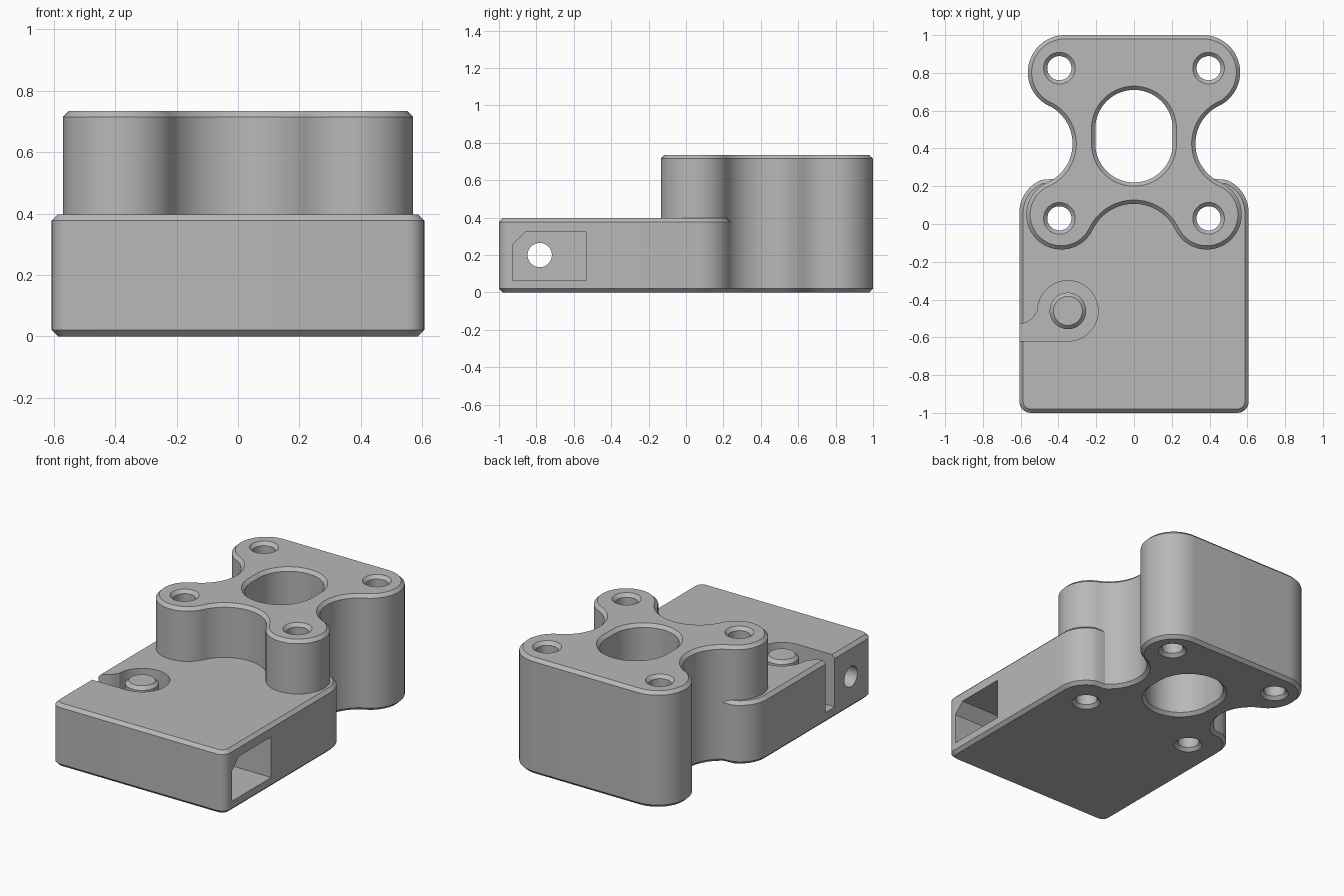
import bpy, bmesh
from math import cos, sin, radians

if "Cube" in bpy.data.objects:
    bpy.data.objects.remove(bpy.data.objects["Cube"], do_unlink=True)

grey = bpy.data.materials.new("plain grey")
grey.use_nodes = True
grey.diffuse_color = (0.48, 0.48, 0.48, 1)
grey.node_tree.nodes["Principled BSDF"].inputs["Base Color"].default_value = (0.48, 0.48, 0.48, 1)

CH = 0.02            # chamfer size
TOP, STEP = 0.735, 0.397


def arc(cx, cy, r, a0, a1, n=20):
    """Points on an arc, angles in degrees."""
    return [(cx + r * cos(radians(a0 + (a1 - a0) * i / n)),
             cy + r * sin(radians(a0 + (a1 - a0) * i / n))) for i in range(n + 1)]


def mirrored(half):
    """Close a right-hand half outline across x = 0."""
    return half + [(-x, y) for x, y in reversed(half) if x > 1e-4]


def clean(pts, d=0.006):
    out = []
    for p in pts:
        if not out or (p[0] - out[-1][0]) ** 2 + (p[1] - out[-1][1]) ** 2 > d * d:
            out.append(p)
    return out


def offset(pts, d):
    """Grow a counter-clockwise outline by d with mitred corners."""
    out = []
    for i, (x, y) in enumerate(pts):
        (px, py), (qx, qy) = pts[i - 1], pts[(i + 1) % len(pts)]
        l1 = ((x - px) ** 2 + (y - py) ** 2) ** 0.5
        l2 = ((qx - x) ** 2 + (qy - y) ** 2) ** 0.5
        n1 = ((y - py) / l1, (px - x) / l1)
        n2 = ((qy - y) / l2, (x - qx) / l2)
        k = d / (1 + n1[0] * n2[0] + n1[1] * n2[1])
        out.append((x + k * (n1[0] + n2[0]), y + k * (n1[1] + n2[1])))
    return out


def loft(name, pts, levels, axis="z"):
    """Stack an outline at (height, growth) levels; axis x maps (u, v) to (y, z)."""
    pts = clean(pts)
    bm = bmesh.new()
    rings = []
    for h, g in levels:
        ring = offset(pts, g) if g else pts
        rings.append([bm.verts.new((h, u, v) if axis == "x" else (u, v, h)) for u, v in ring])
    n = len(pts)
    for a, b in zip(rings, rings[1:]):
        for i in range(n):
            j = (i + 1) % n
            bm.faces.new((a[i], a[j], b[j], b[i]))
    bm.faces.new(rings[0][::-1])
    bm.faces.new(rings[-1])
    bmesh.ops.recalc_face_normals(bm, faces=bm.faces)
    me = bpy.data.meshes.new(name)
    bm.to_mesh(me)
    bm.free()
    me.materials.append(grey)
    ob = bpy.data.objects.new(name, me)
    bpy.context.collection.objects.link(ob)
    return ob


def combine(target, tool, operation):
    mod = target.modifiers.new("bool", "BOOLEAN")
    mod.operation = operation
    mod.solver = "EXACT"
    mod.object = tool
    bpy.context.view_layer.objects.active = target
    bpy.ops.object.modifier_apply(modifier=mod.name)
    bpy.data.objects.remove(tool, do_unlink=True)


def solid_levels(top):
    return [(0, -CH), (CH, 0), (top - CH, 0), (top, -CH)]


# Tall four-lobed mount
lobes = mirrored(arc(0, -0.135, 0.242, 90, 25.7)
                 + arc(0.385, 0.05, 0.185, 205.7, 426.25, 40)
                 + arc(0.55, 0.425, 0.2247, 246.25, 116.1, 28)
                 + arc(0.365, 0.803, 0.197, -63.9, 90, 30))
body = loft("mount_body", lobes, solid_levels(TOP))

# Low base block with rounded rear shoulders that run into the lobes
block = mirrored([(0, -1)] + arc(0.547, -0.94, 0.06, -90, 0, 8)
                 + arc(0.42, 0.06, 0.187, 0, 68, 16) + [(0.3, 0.25), (0, 0.25)])
combine(body, loft("base_block", block, solid_levels(STEP)), "UNION")

# Through holes, chamfered at both ends
hole_levels = [(-CH, 2 * CH), (CH, 0), (TOP - CH, 0), (TOP + CH, 2 * CH)]
slot = arc(0, 0.505, 0.205, 0, 180, 28) + arc(0, 0.425, 0.205, 180, 360, 28)
combine(body, loft("centre_cutter", slot, hole_levels), "DIFFERENCE")
for x in (-0.395, 0.395):
    for y in (0.03, 0.825):
        combine(body, loft("screw_cutter", arc(x, y, 0.064, 0, 348.75, 31), hole_levels),
                "DIFFERENCE")

# Round recess with a channel out of the right side
channel = (arc(-0.35, -0.46, 0.16, -90, 180, 44)
           + arc(-0.61, -0.43, 0.1, -18, -90, 10) + [(-0.7, -0.53), (-0.7, -0.62)])
combine(body, loft("recess_cutter", channel, [(0.07, 0), (0.6, 0)]), "DIFFERENCE")

# Side pocket with one clipped corner, and the bore that leaves on the far side
pocket = [(-0.925, 0.065), (-0.535, 0.065), (-0.535, 0.322), (-0.86, 0.322), (-0.925, 0.257)]
combine(body, loft("pocket_cutter", pocket, [(-0.16, 0), (0.8, 0)], "x"), "DIFFERENCE")
bore = arc(-0.782, 0.2, 0.065, 0, 348.75, 31)
combine(body, loft("bore_cutter", bore, [(-0.8, 0), (0, 0)], "x"), "DIFFERENCE")

# Boss standing in the recess
boss = loft("recess_boss", arc(-0.35, -0.46, 0.097, 0, 348.75, 31),
            [(0.06, 0), (STEP - CH, 0), (STEP, -CH)])

# Smooth curved walls, crisp chamfers
bpy.ops.object.select_all(action="DESELECT")
for ob in (body, boss):
    ob.select_set(True)
bpy.context.view_layer.objects.active = body
bpy.ops.object.shade_smooth_by_angle(angle=radians(30))
